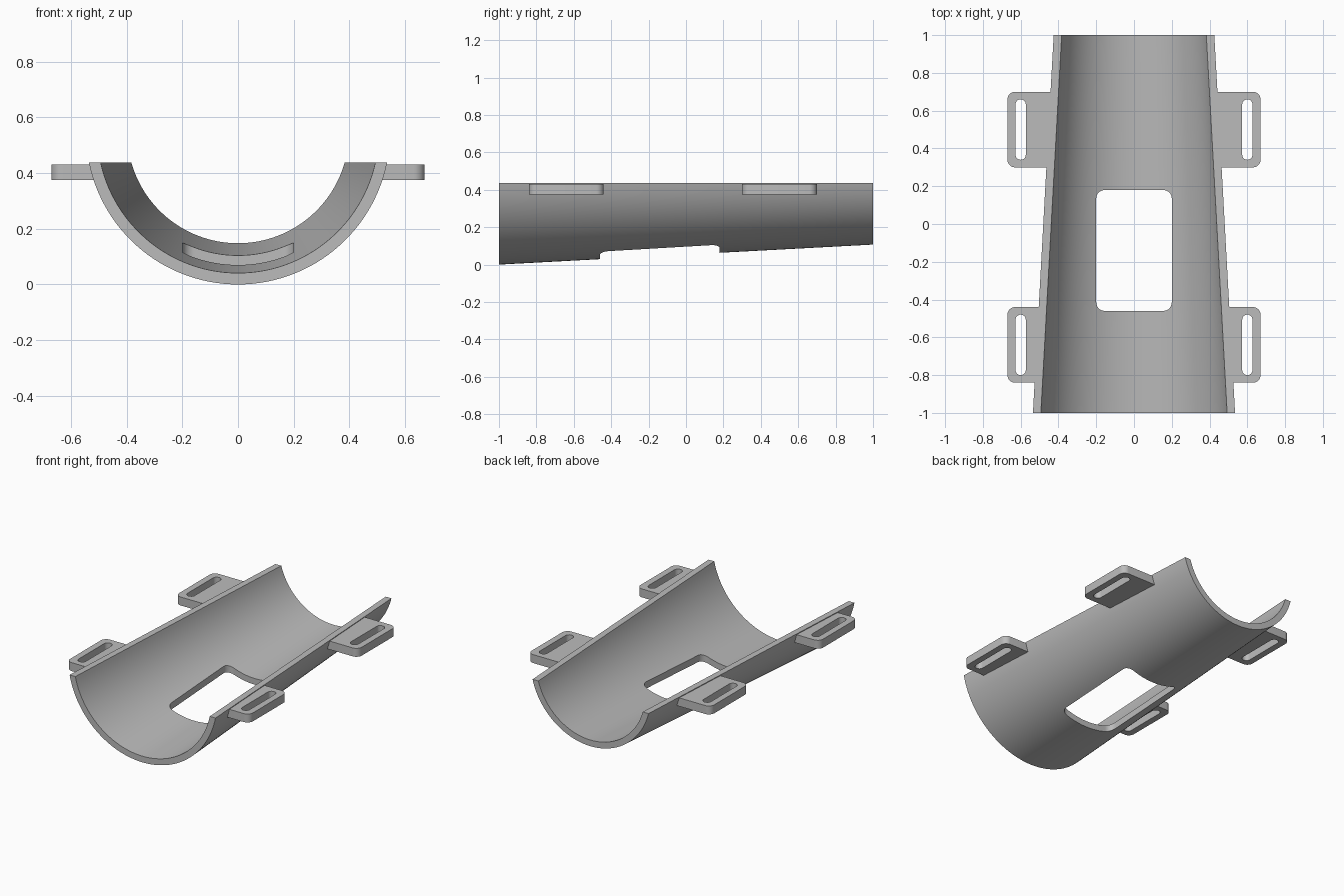
import bpy, bmesh
from math import sin, cos, asin, pi, radians

if "Cube" in bpy.data.objects:
    bpy.data.objects.remove(bpy.data.objects["Cube"], do_unlink=True)

AXIS_Z, RIM_Z, WALL = 0.546, 0.437, 0.041

grey = bpy.data.materials.new("plain grey")
grey.use_nodes = True
grey.diffuse_color = (0.5, 0.5, 0.5, 1)
grey.node_tree.nodes["Principled BSDF"].inputs["Base Color"].default_value = (0.5, 0.5, 0.5, 1)


def outer_radius(y):
    return 0.4925 - 0.0535 * y


def activate(obj):
    bpy.ops.object.select_all(action="DESELECT")
    obj.select_set(True)
    bpy.context.view_layer.objects.active = obj


def smooth(obj):
    activate(obj)
    bpy.ops.object.shade_smooth_by_angle(angle=radians(30))


def rounded(corners, radii, steps=8):
    """Outline of a near-rectangle, counter-clockwise from its lower left corner."""
    points = []
    for i, ((x, y), r) in enumerate(zip(corners, radii)):
        if r == 0:
            points.append((x, y))
            continue
        cx = x + (r if i in (0, 3) else -r)
        cy = y + (r if i in (0, 1) else -r)
        for k in range(steps + 1):
            a = pi + (i + k / steps) * pi / 2
            points.append((cx + r * cos(a), cy + r * sin(a)))
    return points


def box_corners(x0, x1, y0, y1):
    return [(x0, y0), (x1, y0), (x1, y1), (x0, y1)]


def plate(name, outlines, z0, z1):
    """Flat plate from an outline, with any further outlines as holes."""
    curve = bpy.data.curves.new(name, "CURVE")
    curve.dimensions = "2D"
    curve.fill_mode = "BOTH"
    curve.extrude = (z1 - z0) / 2
    for outline in outlines:
        spline = curve.splines.new("POLY")
        spline.points.add(len(outline) - 1)
        for p, (x, y) in zip(spline.points, outline):
            p.co = (x, y, 0, 1)
        spline.use_cyclic_u = True
    obj = bpy.data.objects.new(name, curve)
    bpy.context.collection.objects.link(obj)
    activate(obj)
    bpy.ops.object.convert(target="MESH")
    obj = bpy.context.object
    bm = bmesh.new()
    bm.from_mesh(obj.data)
    bmesh.ops.remove_doubles(bm, verts=bm.verts, dist=0.0001)
    bmesh.ops.translate(bm, verts=bm.verts, vec=(0, 0, (z0 + z1) / 2))
    bmesh.ops.recalc_face_normals(bm, faces=bm.faces)
    bm.to_mesh(obj.data)
    bm.free()
    obj.data.materials.clear()
    obj.data.materials.append(grey)
    return obj


# Tapered half-pipe shell with flat rims
def section(y, steps=56):
    ring = []
    for r, flip in ((outer_radius(y), 1), (outer_radius(y) - WALL, -1)):
        start = asin((AXIS_Z - RIM_Z) / r)
        for k in range(steps + 1):
            a = start + (pi - 2 * start) * k / steps
            ring.append((flip * r * cos(a), y, AXIS_Z - r * sin(a)))
    return ring


bm = bmesh.new()
ROWS = 16
rings = [[bm.verts.new(p) for p in section(-1 + 2 * j / ROWS)] for j in range(ROWS + 1)]
n = len(rings[0])
for a, b in zip(rings, rings[1:]):
    for i in range(n):
        k = (i + 1) % n
        bm.faces.new((a[i], a[k], b[k], b[i]))
half = n // 2
for ring in (rings[0], rings[-1]):
    for i in range(half - 1):
        bm.faces.new((ring[i], ring[i + 1], ring[n - 2 - i], ring[n - 1 - i]))
bmesh.ops.recalc_face_normals(bm, faces=bm.faces)
mesh = bpy.data.meshes.new("shell")
bm.to_mesh(mesh)
bm.free()
shell = bpy.data.objects.new("shell", mesh)
bpy.context.collection.objects.link(shell)
mesh.materials.append(grey)

# Rounded window cut straight through the underside
cutter = plate("window_cutter", [rounded(box_corners(-0.2, 0.2, -0.46, 0.18), [0.045] * 4)], -0.2, 0.4)
cutter.hide_render = True
cut = shell.modifiers.new("window", "BOOLEAN")
cut.operation = "DIFFERENCE"
cut.solver = "EXACT"
cut.object = cutter
activate(shell)
bpy.ops.object.modifier_apply(modifier=cut.name)
bpy.data.objects.remove(cutter, do_unlink=True)
smooth(shell)

# Slotted strap tabs, two on each side, rooted inside the shell wall
for place, y0, y1 in (("front", -0.84, -0.44), ("back", 0.3, 0.7)):
    corners = [(outer_radius(y0) - 0.042, y0), (0.67, y0), (0.67, y1), (outer_radius(y1) - 0.042, y1)]
    outline = rounded(corners, [0, 0.04, 0.04, 0])
    slot = rounded(box_corners(0.573, 0.627, y0 + 0.04, y1 - 0.04), [0.0265] * 4)
    for side, s in (("left", 1), ("right", -1)):
        tab = plate(f"{place}_{side}_strap_tab",
                    [[(s * x, y) for x, y in line] for line in (outline, slot)], 0.375, 0.431)
        smooth(tab)
